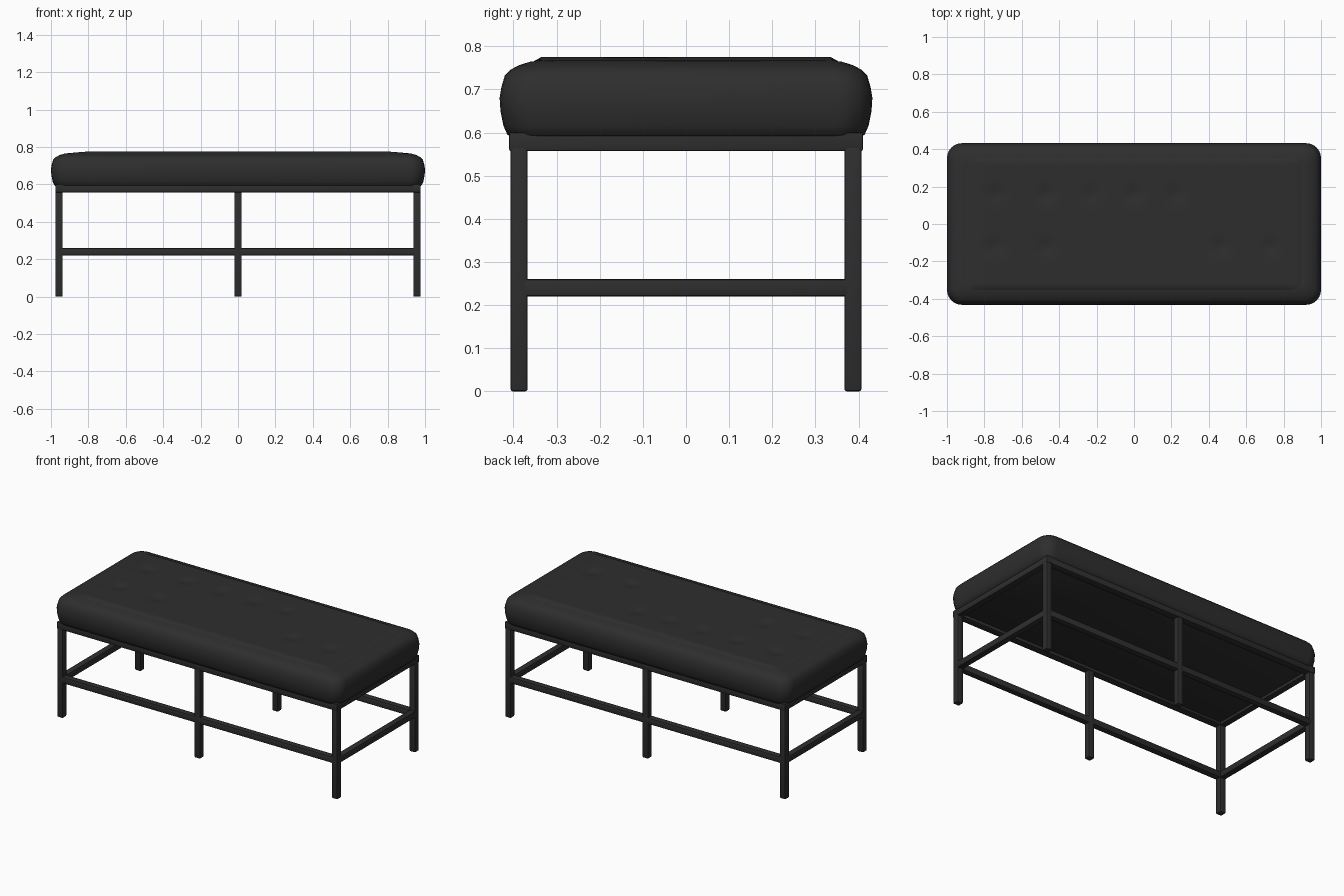
import bpy, bmesh, math
from mathutils import Vector

cube = bpy.data.objects.get("Cube")
if cube:
    bpy.data.objects.remove(cube, do_unlink=True)


def make_material(name, value):
    mat = bpy.data.materials.new(name)
    mat.use_nodes = True
    colour = (value, value, value, 1)
    mat.diffuse_color = colour
    mat.node_tree.nodes["Principled BSDF"].inputs["Base Color"].default_value = colour
    return mat


charcoal = make_material("charcoal", 0.027)


def finish(name, bm, angle=40):
    bmesh.ops.recalc_face_normals(bm, faces=bm.faces)
    mesh = bpy.data.meshes.new(name)
    bm.to_mesh(mesh)
    bm.free()
    mesh.materials.append(charcoal)
    obj = bpy.data.objects.new(name, mesh)
    bpy.context.collection.objects.link(obj)
    bpy.ops.object.select_all(action="DESELECT")
    obj.select_set(True)
    bpy.context.view_layer.objects.active = obj
    bpy.ops.object.shade_smooth_by_angle(angle=math.radians(angle))
    return obj


def box(name, low, high, bevel=0.006):
    low, high = Vector(low), Vector(high)
    bm = bmesh.new()
    bmesh.ops.create_cube(bm, size=1)
    for v in bm.verts:
        v.co = (low + high) / 2 + v.co * (high - low)
    bmesh.ops.bevel(bm, geom=bm.edges[:], offset=bevel, segments=2,
                    profile=0.5, affect="EDGES")
    return finish(name, bm)


def rounded_ring(bm, half_x, half_y, radius, z, steps=6):
    ring = []
    for corner, (sx, sy) in enumerate([(1, 1), (-1, 1), (-1, -1), (1, -1)]):
        for i in range(steps + 1):
            a = (corner + i / steps) * math.pi / 2
            ring.append(bm.verts.new((sx * (half_x - radius) + radius * math.cos(a),
                                      sy * (half_y - radius) + radius * math.sin(a), z)))
    return ring


# Steel legs and stretchers
LEG_X, LEG_Y, HALF = 0.957, 0.387, 0.02
for side, sy in (("front", -1), ("back", 1)):
    y = sy * LEG_Y
    for place, x in (("right", -LEG_X), ("middle", 0), ("left", LEG_X)):
        box(f"{side}_{place}_leg", (x - HALF, y - HALF, 0), (x + HALF, y + HALF, 0.57))
    box(f"{side}_stretcher", (-LEG_X, y - HALF, 0.22), (LEG_X, y + HALF, 0.26))
for side, x in (("right", -LEG_X), ("left", LEG_X)):
    box(f"{side}_stretcher", (x - HALF, -LEG_Y, 0.22), (x + HALF, LEG_Y, 0.26))

# Seat frame: four rails around a recessed base board
for side, s in (("right", -1), ("left", 1)):
    x = s * LEG_X
    box(f"{side}_rail", (x - HALF, -0.41, 0.557), (x + HALF, 0.41, 0.6), 0.004)
for side, s in (("front", -1), ("back", 1)):
    y = s * LEG_Y
    box(f"{side}_rail", (-0.977, y - 0.023, 0.557), (0.977, y + 0.023, 0.6), 0.004)
box("base_board", (-0.95, -0.38, 0.575), (0.95, 0.38, 0.6), 0.003)

# Cushion body: (inset, height) profile around a rounded rectangle
profile = [(0.03, 0.588), (0.018, 0.595), (0.009, 0.615), (0.002, 0.65), (0, 0.68),
           (0.004, 0.705), (0.012, 0.732), (0.026, 0.746), (0.045, 0.756),
           (0.07, 0.764), (0.095, 0.767), (0.12, 0.76)]
bm = bmesh.new()
rings = [rounded_ring(bm, 1 - i, 0.432 - i, max(0.08 - 0.5 * i, 0.025), z)
         for i, z in profile]
for lower, upper in zip(rings, rings[1:]):
    for k in range(len(lower)):
        n = (k + 1) % len(lower)
        bm.faces.new((lower[k], lower[n], upper[n], upper[k]))
bm.faces.new(rings[0])
bm.faces.new(rings[-1])
finish("cushion", bm)

# Tufted top panel with shallow button dimples
tufts = [(x, 0.16) for x in (-0.74, -0.47, -0.23, 0, 0.22)]
tufts += [(x, -0.12) for x in (-0.74, -0.47, 0.46, 0.73)]
bm = bmesh.new()
bmesh.ops.create_grid(bm, x_segments=90, y_segments=36, size=1)
for v in bm.verts:
    edge = max(abs(v.co.x), abs(v.co.y))
    x, y = v.co.x * 0.9, v.co.y * 0.355
    dip = sum(math.exp(-((x - a) ** 2 + (y - b) ** 2) / 0.0016) for a, b in tufts)
    crown = min(1, (1 - abs(v.co.x)) / 0.1) * 0.007
    v.co = (x, y, 0.768 + crown - 0.01 * dip if edge < 0.999 else 0.764)
finish("tufted_top", bm, 60)
